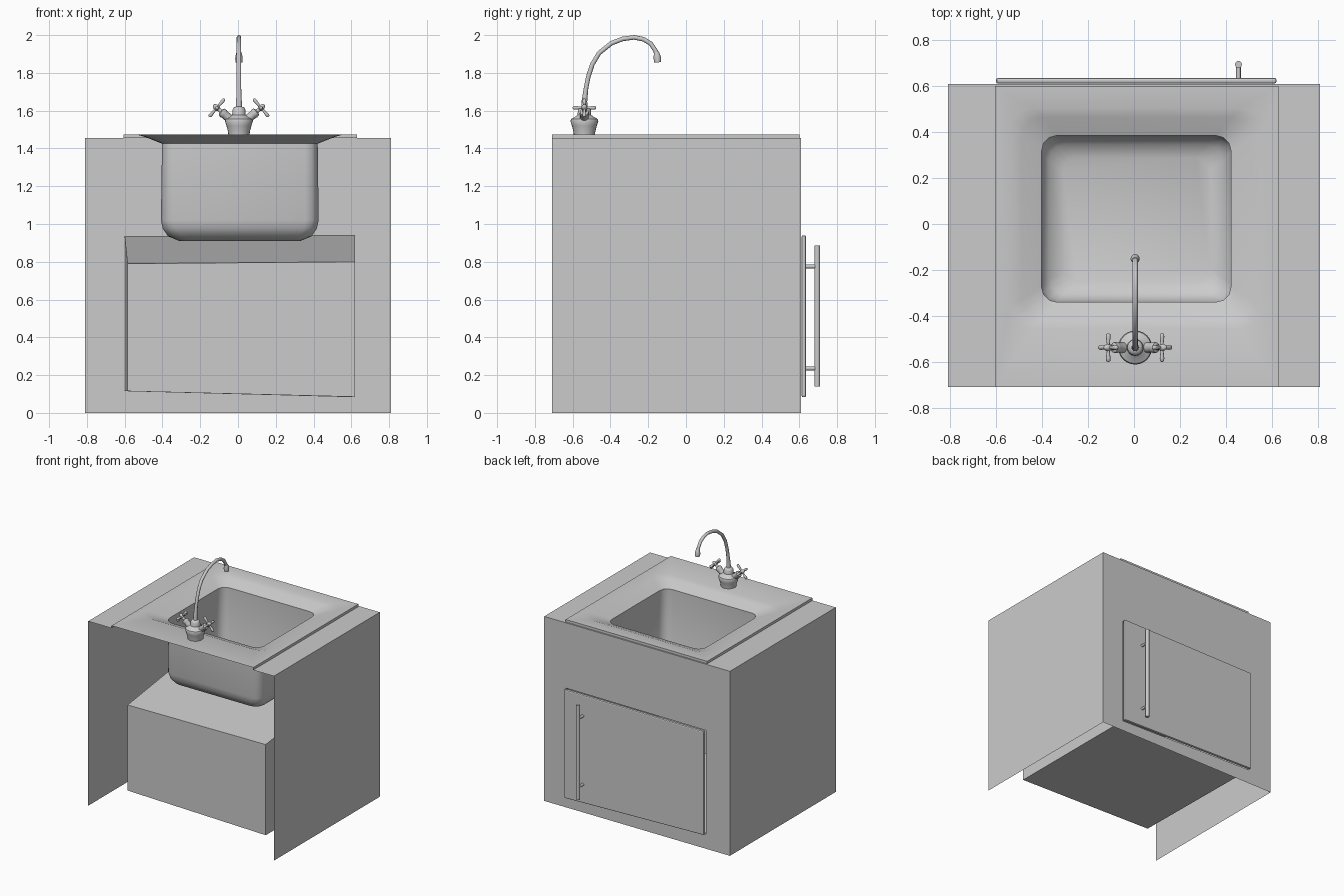
import bpy, bmesh, math
from mathutils import Vector

if "Cube" in bpy.data.objects:
    bpy.data.objects.remove(bpy.data.objects["Cube"])


def make(name, verts, faces, smooth=None, weld=False, fix=False):
    me = bpy.data.meshes.new(name)
    me.from_pydata([tuple(v) for v in verts], [], faces)
    bm = bmesh.new()
    bm.from_mesh(me)
    if weld:
        bmesh.ops.remove_doubles(bm, verts=bm.verts, dist=0.0005)
    if fix:
        bmesh.ops.recalc_face_normals(bm, faces=bm.faces)
    bm.to_mesh(me)
    bm.free()
    ob = bpy.data.objects.new(name, me)
    bpy.context.collection.objects.link(ob)
    if smooth:
        bpy.ops.object.select_all(action='DESELECT')
        ob.select_set(True)
        bpy.context.view_layer.objects.active = ob
        bpy.ops.object.shade_smooth_by_angle(angle=math.radians(smooth))
    return ob


def loft(name, rings, cap_start=True, cap_end=True, smooth=40, weld=False, fix=True):
    n = len(rings[0])
    verts = [v for r in rings for v in r]
    faces = [(k * n + i, k * n + (i + 1) % n, (k + 1) * n + (i + 1) % n, (k + 1) * n + i)
             for k in range(len(rings) - 1) for i in range(n)]
    if cap_start:
        faces.append(tuple(range(n))[::-1])
    if cap_end:
        faces.append(tuple(range((len(rings) - 1) * n, len(rings) * n)))
    return make(name, verts, faces, smooth, weld, fix)


def rod(name, points, radii, sides=12, smooth=50):
    """Round rod of varying radius along a path."""
    pts = [Vector(p) for p in points]
    rings = []
    d0 = (pts[-1] - pts[0]).normalized()
    up = Vector((1, 0, 0)) if abs(d0.x) < 0.5 else Vector((0, 1, 0))
    for i, p in enumerate(pts):
        d = (pts[min(i + 1, len(pts) - 1)] - pts[max(i - 1, 0)]).normalized()
        u = (up - d * up.dot(d)).normalized()
        w = d.cross(u)
        rings.append([p + radii[i] * (u * math.cos(a) + w * math.sin(a))
                      for a in (2 * math.pi * k / sides for k in range(sides))])
    return loft(name, rings, smooth=smooth)


def rounded_rect(x0, x1, y0, y1, r, z, seg=3):
    out = []
    for cx, cy, a0 in ((x1 - r, y1 - r, 0), (x0 + r, y1 - r, 90),
                       (x0 + r, y0 + r, 180), (x1 - r, y0 + r, 270)):
        for k in range(seg + 1):
            a = math.radians(a0 + 90 * k / seg)
            out.append((cx + r * math.cos(a), cy + r * math.sin(a), z))
    return out


# Cabinet shell: two sides, top strips, front panel with opening, open back and bottom
X, YB, YF, ZT = 0.81, -0.71, 0.61, 1.455
RX0, RX1, RY = -0.605, 0.63, 0.60
hole = [(-0.60, YF, 0.115), (0.62, YF, 0.083), (0.62, YF, 0.94), (-0.60, YF, 0.933)]
back = [(-0.585, -0.54, 0.115), (0.62, -0.54, 0.085), (0.62, -0.54, 0.80), (-0.585, -0.54, 0.79)]
verts = [(-X, YF, 0), (X, YF, 0), (X, YF, ZT), (-X, YF, ZT)] + hole + back
verts += [(-X, YB, 0), (X, YB, 0), (X, YB, ZT), (-X, YB, ZT),
          (RX0, YB, ZT), (RX0, RY, ZT), (RX1, RY, ZT), (RX1, YB, ZT)]
faces = []
for i in range(4):
    j = (i + 1) % 4
    faces += [(i, 4 + i, 4 + j, j), (4 + i, 8 + i, 8 + j, 4 + j)]
faces += [(8, 11, 10, 9), (0, 3, 15, 12), (1, 13, 14, 2),
          (15, 3, 17, 16), (3, 2, 18, 17), (2, 14, 19, 18)]
make("cabinet", verts, faces)

# Raised edge of the sink plate on three sides
lo = [(RX0, YB), (RX0, RY), (RX1, RY), (RX1, YB)]
make("sink_edge", [(x, y, ZT) for x, y in lo] + [(x, y, 1.475) for x, y in lo],
     [(i, i + 4, i + 5, i + 1) for i in range(3)])

# Sink plate, sloped funnel and basin as one thin sheet
rings = [rounded_rect(RX0, RX1, YB, RY, 0, 1.475),
         rounded_rect(-0.54, 0.56, -0.455, 0.505, 0.10, 1.475),
         rounded_rect(-0.49, 0.51, -0.42, 0.465, 0.09, 1.460),
         rounded_rect(-0.402, 0.422, -0.34, 0.385, 0.065, 1.425),
         rounded_rect(-0.408, 0.427, -0.34, 0.385, 0.07, 1.02),
         rounded_rect(-0.398, 0.417, -0.33, 0.375, 0.07, 0.975),
         rounded_rect(-0.37, 0.39, -0.305, 0.345, 0.07, 0.935),
         rounded_rect(-0.31, 0.33, -0.25, 0.29, 0.06, 0.91)]
loft("sink_basin", rings, cap_start=False, smooth=42, weld=True, fix=False)

# Door slab with softened edges
y0, y1 = 0.612, 0.636
door = loft("door", [[(x, y, z) for x, _, z in hole] for y in (y0, y1)], smooth=None)
bev = door.modifiers.new("soft_edge", 'BEVEL')
bev.width, bev.segments = 0.008, 2

# Door handle bar and its two posts
HX, HY = 0.455, 0.695
rod("door_handle", [(HX, HY, 0.14), (HX, HY, 0.885)], [0.015] * 2, 16)
for z in (0.235, 0.775):
    rod("handle_post", [(HX, 0.63, z), (HX, HY, z)], [0.010] * 2, 12)

# Tap body turned from a profile
FX, FY = 0.005, -0.538
body = [(0.056, 1.472), (0.058, 1.49), (0.066, 1.52), (0.074, 1.545), (0.070, 1.556),
        (0.050, 1.567), (0.036, 1.578), (0.034, 1.605), (0.028, 1.616), (0.014, 1.622)]
loft("tap_body", [[(FX + r * math.cos(a), FY + r * math.sin(a), z)
                   for a in (2 * math.pi * k / 24 for k in range(24))] for r, z in body])

# Curved spout and nozzle
path = [(-0.538, 1.60), (-0.538, 1.65), (-0.529, 1.72), (-0.517, 1.78), (-0.496, 1.845),
        (-0.460, 1.905), (-0.395, 1.957), (-0.335, 1.98), (-0.275, 1.988), (-0.225, 1.978),
        (-0.187, 1.955), (-0.163, 1.92), (-0.153, 1.89)]
rod("spout", [(FX, y, z) for y, z in path], [0.017, 0.015] + [0.012] * (len(path) - 2))
rod("nozzle", [(FX, -0.157, 1.912), (FX, -0.154, 1.895), (FX, -0.151, 1.875), (FX, -0.150, 1.856)],
    [0.012, 0.017, 0.020, 0.018], 12)

# Two tap valves with cross handles
for s in (-1, 1):
    axis = Vector((s * 0.76, 0, 0.65))
    start = Vector((FX + s * 0.035, FY, 1.545))
    at = lambda t: start + axis * t
    rod("valve_stem", [at(0), at(0.055), at(0.06), at(0.075), at(0.08), at(0.125)],
        [0.024, 0.022, 0.025, 0.023, 0.011, 0.010])
    hub = at(0.108)
    rod("valve_knob", [at(0.095), at(0.10), at(0.117), at(0.126), at(0.132)],
        [0.010, 0.015, 0.015, 0.010, 0.004])
    for d in (Vector((0, 1, 0)), Vector((-s * 0.65, 0, 0.76))):
        steps = (-0.062, -0.058, -0.046, -0.012, 0.012, 0.046, 0.058, 0.062)
        rod("cross_handle", [hub + d * t for t in steps],
            [0.004, 0.009, 0.010, 0.006, 0.006, 0.010, 0.009, 0.004], 10)
